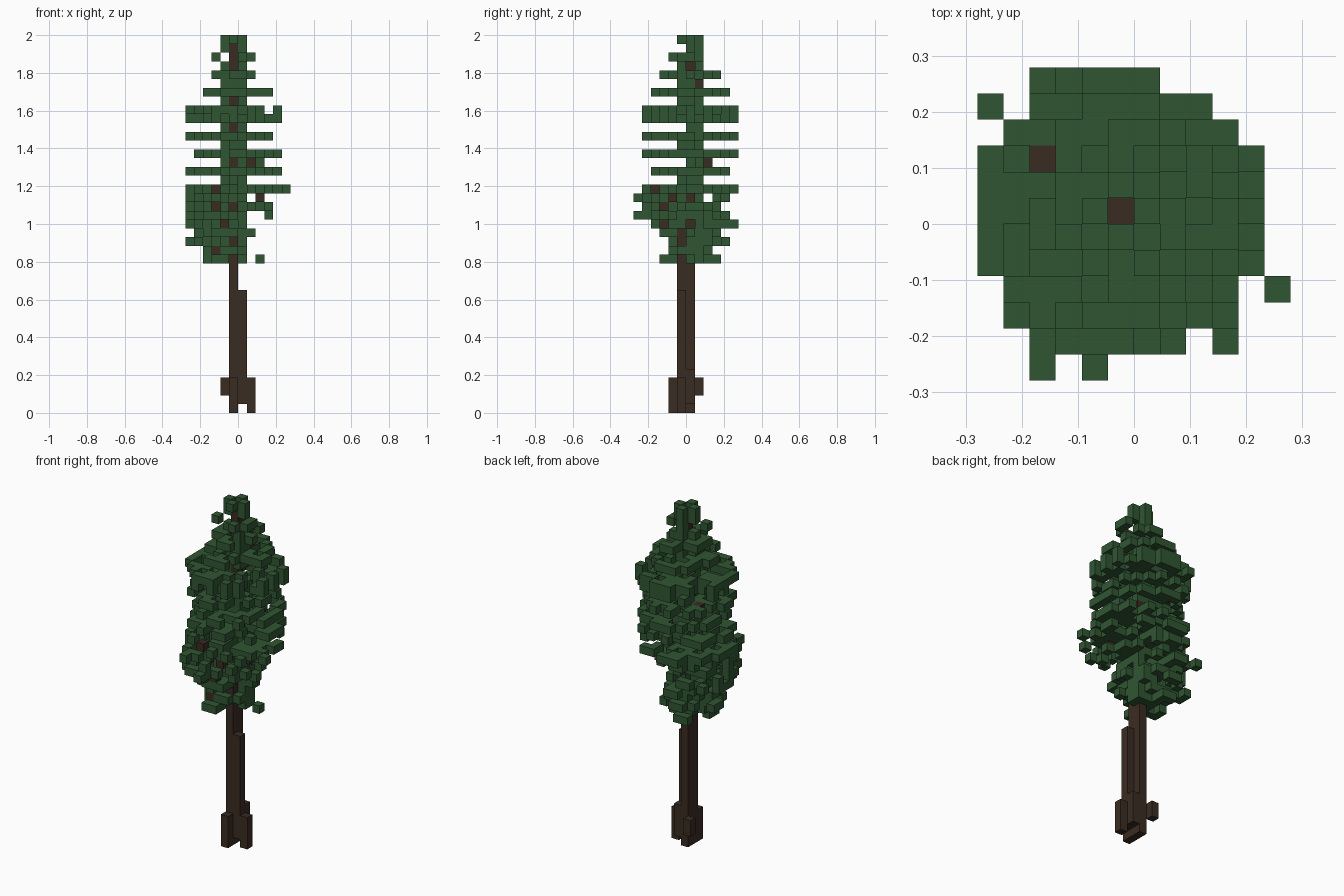
import bpy
import random
from mathutils import Vector

random.seed(5)
if "Cube" in bpy.data.objects:
    bpy.data.objects.remove(bpy.data.objects["Cube"])

LAYERS = 43
S = 2 / LAYERS          # block size
MID = 5.5               # grid index that sits on the origin


def material(name, rgb):
    m = bpy.data.materials.new(name)
    m.use_nodes = True
    m.diffuse_color = (*rgb, 1)
    bsdf = next(n for n in m.node_tree.nodes if n.type == "BSDF_PRINCIPLED")
    bsdf.inputs["Base Color"].default_value = (*rgb, 1)
    bsdf.inputs["Roughness"].default_value = 0.9
    return m


def column(x, y, low, high):
    return {(x, y, z) for z in range(low, high)}


# trunk: a full-height core with shorter columns beside it
trunk = column(5, 6, 0, 42) | column(5, 5, 0, 18)
trunk |= column(6, 5, 1, 14) | column(6, 6, 1, 5)

# root flare
roots = column(5, 4, 0, 4) | column(7, 5, 0, 4) | column(4, 7, 2, 4)

# short branch stubs, grouped by the side on which they stay bare
front_stubs = {(3, 2, 25), (3, 3, 23), (5, 3, 23), (8, 4, 24), (4, 3, 21),
               (5, 5, 19), (3, 4, 18), (7, 8, 28)}
side_stubs = {(8, 4, 24), (6, 6, 24), (4, 3, 21), (5, 6, 21), (5, 5, 19),
              (5, 5, 20), (5, 5, 17), (7, 8, 28), (6, 7, 37)}
top_stubs = {(2, 8, 31)}
branches = front_stubs | side_stubs | top_stubs
wood = trunk | roots | branches

# wide leaf tiers: layer -> x range, y range
tiers = {
    40: (3, 7, 4, 7), 38: (3, 7, 3, 9), 36: (2, 9, 2, 10),
    34: (0, 10, 1, 11), 33: (0, 10, 1, 11), 31: (0, 9, 1, 11),
    29: (1, 10, 1, 11), 27: (0, 10, 2, 10), 25: (0, 10, 1, 11),
    24: (0, 6, 1, 10), 23: (0, 9, 1, 9), 22: (0, 6, 1, 10),
    21: (0, 6, 2, 11), 20: (1, 7, 3, 9), 19: (0, 6, 4, 10),
    18: (2, 6, 4, 8), 17: (2, 6, 3, 9),
}


def leaf_tier(z, x0, x1, y0, y1):
    """Ragged oval of leaf blocks that always reaches its four ends."""
    cx, cy = (x0 + x1) / 2, (y0 + y1) / 2
    rx, ry = (x1 - x0) / 2 + 0.45, (y1 - y0) / 2 + 0.45
    cells = set()
    for x in range(x0, x1 + 1):
        for y in range(y0, y1 + 1):
            inside = ((x - cx) / rx) ** 2 + ((y - cy) / ry) ** 2 <= 1
            tip = (x in (x0, x1) and y == int(cy)) or (y in (y0, y1) and x == int(cx))
            if tip or (inside and random.random() < 0.5):
                cells.add((x, y, z))
    return cells


leaves = set()
for z, bounds in tiers.items():
    leaves |= leaf_tier(z, *bounds)

# narrow leaf rings around the core between the tiers
bare_front = (28, 32, 35, 39, 41)
for z in set(range(26, LAYERS)) - set(tiers):
    leaves |= {(4, 6, z), (6, 6, z), (5, 7, z)}
    if z not in bare_front:
        leaves.add((5, 5, z))
    if z < 38:
        leaves |= {c for c in ((4, 7, z), (6, 7, z), (4, 5, z), (6, 5, z))
                   if random.random() < 0.4}

# stray outer leaves
leaves |= {(11, 3, 25), (0, 10, 22), (9, 1, 25), (9, 2, 23), (9, 4, 22),
           (8, 6, 17), (8, 7, 28), (2, 0, 24), (4, 0, 22), (2, 11, 33),
           (2, 1, 24), (6, 5, 39), (6, 7, 39)}

# leaves that close in on the lower core
leaves |= {(5, 4, 20), (5, 4, 22), (6, 5, 22), (6, 4, 21), (6, 6, 19),
           (6, 6, 20), (6, 6, 18), (6, 5, 18), (4, 5, 20), (4, 4, 22)}

# gaps that expose the stubs and the upper trunk
gaps = {(5, y, 40) for y in range(6)} | {(6, 6, 39)}
gaps |= {(x, 11, z) for x in (7, 8) for z in tiers}
for x, y, z in front_stubs:
    gaps |= {(x, j, z) for j in range(y)}
for x, y, z in side_stubs:
    gaps |= {(i, y, z) for i in range(x + 1, 12)}
for x, y, z in top_stubs:
    gaps |= column(x, y, z + 1, LAYERS)
leaves -= wood | gaps

STEPS = [Vector(d) for d in ((1, 0, 0), (-1, 0, 0), (0, 1, 0),
                             (0, -1, 0), (0, 0, 1), (0, 0, -1))]


def build_blocks(name, cells, mat):
    """Mesh of the outward block faces that are not covered by a neighbour."""
    solid = wood | leaves
    verts, faces = [], []
    for cell in sorted(cells):
        centre = Vector((cell[0] - MID, cell[1] - MID, cell[2] + 0.5))
        for n in STEPS:
            if tuple(int(a + b) for a, b in zip(cell, n)) in solid:
                continue
            u = Vector((n.y, n.z, n.x))
            v = n.cross(u)
            start = len(verts)
            for a, b in ((-1, -1), (1, -1), (1, 1), (-1, 1)):
                verts.append((centre + (n + u * a + v * b) / 2) * S)
            faces.append(tuple(range(start, start + 4)))
    mesh = bpy.data.meshes.new(name)
    mesh.from_pydata(verts, [], faces)
    mesh.materials.append(mat)
    obj = bpy.data.objects.new(name, mesh)
    bpy.context.collection.objects.link(obj)


bark = material("dark_bark", (0.042, 0.025, 0.016))
needle = material("needle_green", (0.030, 0.093, 0.032))
build_blocks("trunk", trunk, bark)
build_blocks("roots", roots - trunk, bark)
build_blocks("branches", branches - trunk - roots, bark)
build_blocks("foliage", leaves, needle)
